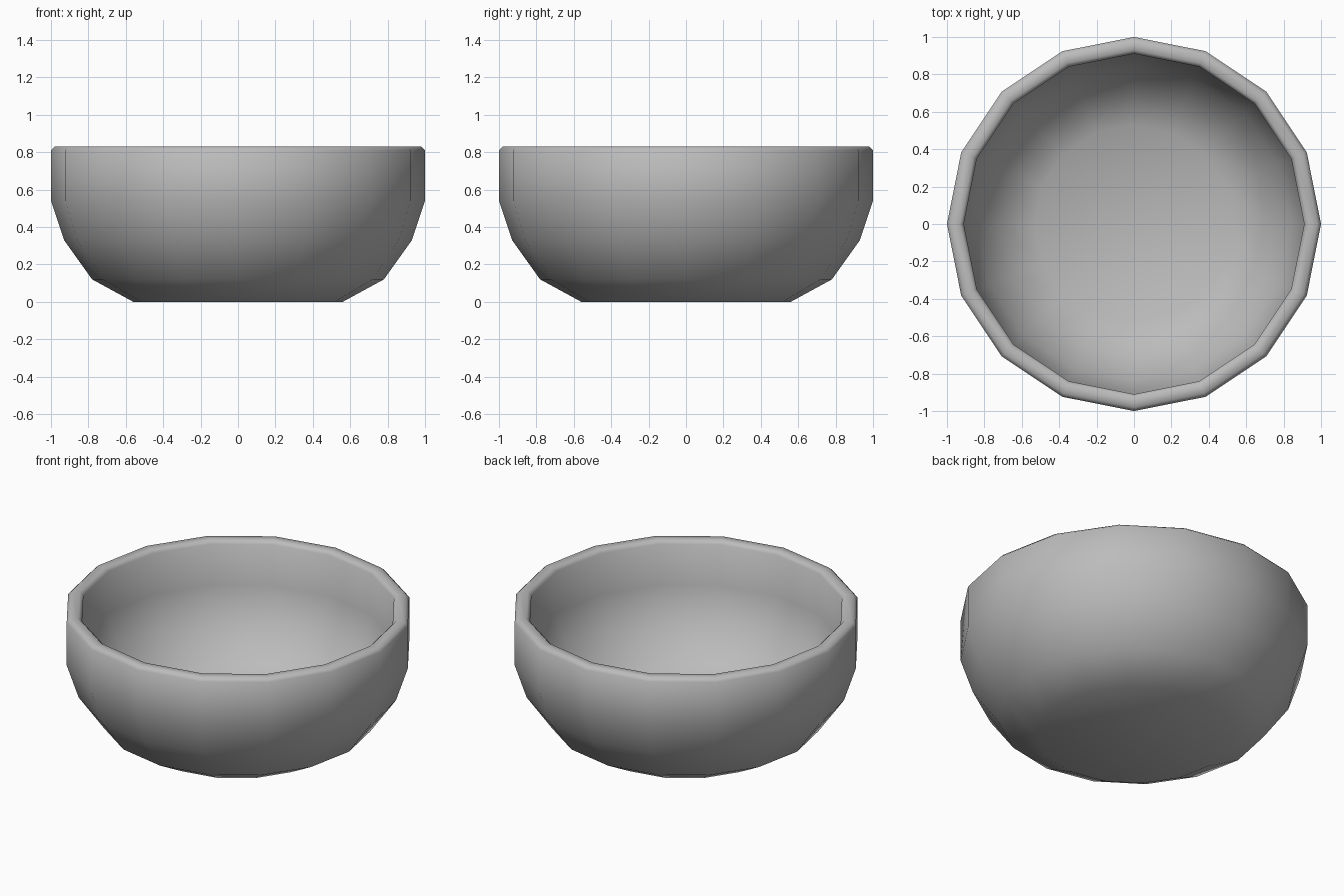
import bpy, bmesh, math

cube = bpy.data.objects.get("Cube")
if cube:
    bpy.data.objects.remove(cube, do_unlink=True)

# Plain grey material
grey = bpy.data.materials.new("plain grey")
grey.use_nodes = True
colour = (0.5, 0.5, 0.5, 1)
grey.diffuse_color = colour
grey.node_tree.nodes["Principled BSDF"].inputs["Base Color"].default_value = colour

# Wall profile (radius, height): outer base, up over the rim, down to inner floor
SIDES = 16
profile = [(0.56, 0), (0.78, 0.12), (0.93, 0.33), (1, 0.54), (1, 0.81),
           (0.98, 0.83), (0.93, 0.83), (0.91, 0.81), (0.91, 0.55),
           (0.84, 0.37), (0.71, 0.19), (0.53, 0.09)]

bm = bmesh.new()
rings = []
for radius, height in profile:
    ring = []
    for i in range(SIDES):
        a = math.tau * i / SIDES
        ring.append(bm.verts.new((radius * math.cos(a), radius * math.sin(a), height)))
    rings.append(ring)

# Walls
for low, high in zip(rings, rings[1:]):
    for i in range(SIDES):
        j = (i + 1) % SIDES
        bm.faces.new((low[i], low[j], high[j], high[i]))

# Underside and inner floor
bm.faces.new(rings[0][::-1])
bm.faces.new(rings[-1])
bmesh.ops.recalc_face_normals(bm, faces=bm.faces)
for face in bm.faces:
    face.smooth = True

mesh = bpy.data.meshes.new("bowl")
bm.to_mesh(mesh)
bm.free()
mesh.materials.append(grey)
bowl = bpy.data.objects.new("bowl", mesh)
bpy.context.collection.objects.link(bowl)
